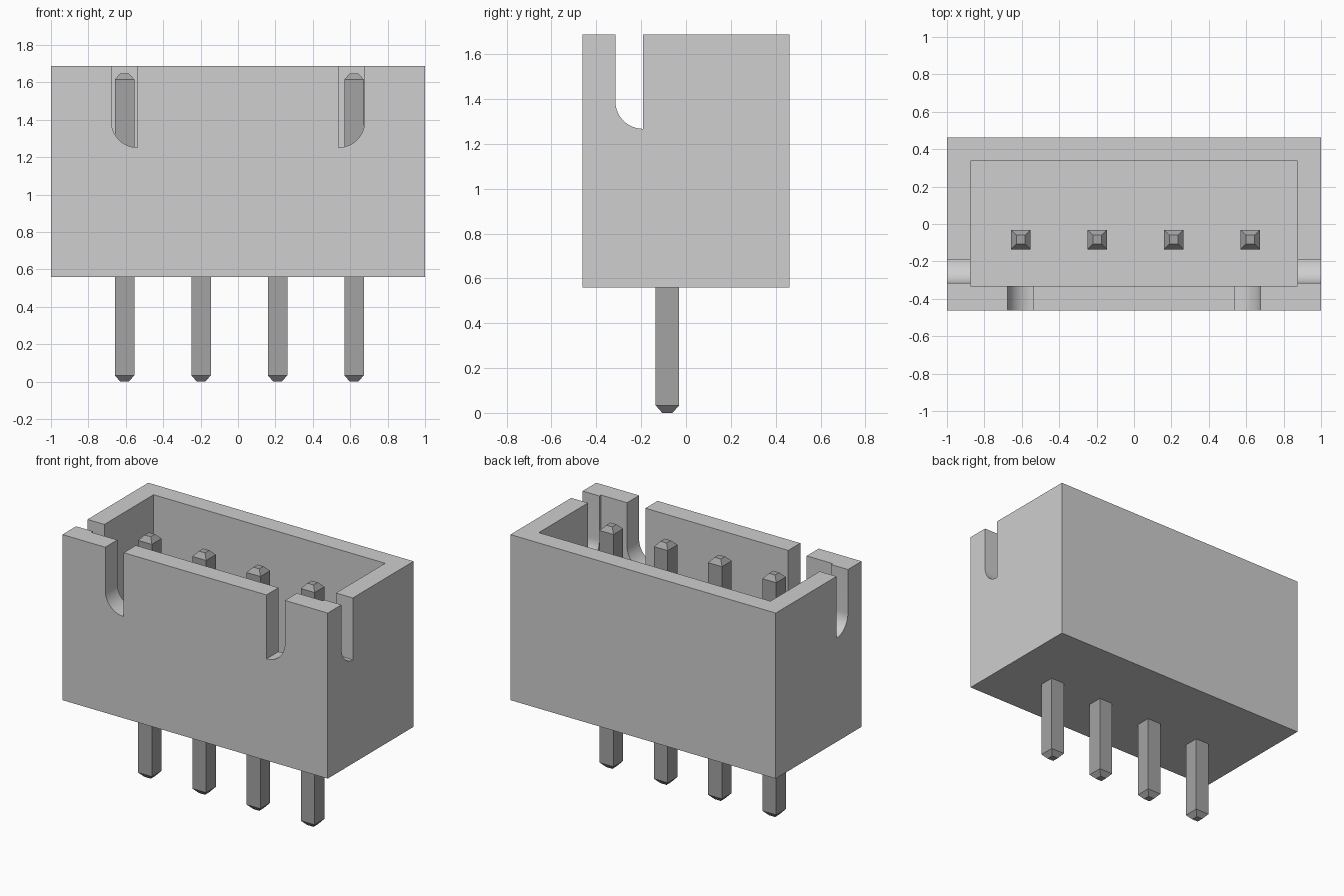
import bpy, bmesh, math
from mathutils import Vector

if "Cube" in bpy.data.objects:
    bpy.data.objects.remove(bpy.data.objects["Cube"], do_unlink=True)


def material(name, value):
    m = bpy.data.materials.new(name)
    m.use_nodes = True
    colour = (value, value, value, 1)
    m.diffuse_color = colour
    m.node_tree.nodes["Principled BSDF"].inputs["Base Color"].default_value = colour
    return m


housing_grey = material("light grey plastic", 0.62)
pin_grey = material("mid grey metal", 0.37)


def add_object(name, bm, mat):
    bmesh.ops.recalc_face_normals(bm, faces=bm.faces)
    mesh = bpy.data.meshes.new(name)
    bm.to_mesh(mesh)
    bm.free()
    mesh.materials.append(mat)
    ob = bpy.data.objects.new(name, mesh)
    bpy.context.collection.objects.link(ob)
    return ob


def box(name, lo, hi, mat):
    bm = bmesh.new()
    bmesh.ops.create_cube(bm, size=1)
    for v in bm.verts:
        v.co = [(a + b) / 2 + c * (b - a) for a, b, c in zip(lo, hi, v.co)]
    return add_object(name, bm, mat)


def slot_cutter(name, outer, inner, bottom, start, end, along):
    """Prism open at the top with a quarter-round at its outer lower corner."""
    radius = abs(inner - outer)
    profile = [(outer, 1.8)]
    for i in range(17):
        a = math.pi / 2 * i / 16
        profile.append((inner + (outer - inner) * math.cos(a),
                        bottom + radius * (1 - math.sin(a))))
    profile.append((inner, 1.8))
    bm = bmesh.new()
    verts = [bm.verts.new((u, start, z) if along == "y" else (start, u, z))
             for u, z in profile]
    face = bm.faces.new(verts)
    ext = bmesh.ops.extrude_face_region(bm, geom=[face])
    step = Vector((0, end - start, 0) if along == "y" else (end - start, 0, 0))
    bmesh.ops.translate(bm, vec=step,
                        verts=[g for g in ext["geom"] if isinstance(g, bmesh.types.BMVert)])
    return add_object(name, bm, housing_grey)


# Housing: open box with two front slots and one slot in each end wall
housing = box("housing", (-1, -0.462, 0.56), (1, 0.462, 1.688), housing_grey)
cutters = [box("cavity_cutter", (-0.873, -0.332, 0.85), (0.873, 0.338, 1.8), housing_grey)]
for side in (-1, 1):
    cutters.append(slot_cutter("front_slot_cutter", side * 0.677, side * 0.538,
                               1.252, -0.6, -0.25, "y"))
    cutters.append(slot_cutter("end_slot_cutter", -0.315, -0.192,
                               1.267, side * 0.8, side * 1.1, "x"))

bpy.context.view_layer.objects.active = housing
for cutter in cutters:
    cutter.hide_render = True
    mod = housing.modifiers.new("cut", "BOOLEAN")
    mod.operation = "DIFFERENCE"
    mod.solver = "EXACT"
    mod.object = cutter
    bpy.ops.object.modifier_apply(modifier=mod.name)
for cutter in cutters:
    bpy.data.objects.remove(cutter, do_unlink=True)

bpy.ops.object.select_all(action="DESELECT")
housing.select_set(True)
bpy.ops.object.shade_smooth_by_angle(angle=math.radians(30))

# Contact pins: square bars tapered at both ends
for n in range(4):
    cx, cy = 0.007 + (n - 1.5) * 0.409, -0.083
    bm = bmesh.new()
    rings = []
    for z, h in ((0, 0.023), (0.033, 0.052), (1.615, 0.052), (1.648, 0.023)):
        rings.append([bm.verts.new((cx + sx * h, cy + sy * h, z))
                      for sx, sy in ((-1, -1), (1, -1), (1, 1), (-1, 1))])
    bm.faces.new(rings[0])
    bm.faces.new(rings[-1])
    for a, b in zip(rings, rings[1:]):
        for i in range(4):
            j = (i + 1) % 4
            bm.faces.new((a[i], a[j], b[j], b[i]))
    add_object(f"pin_{n + 1}", bm, pin_grey)
